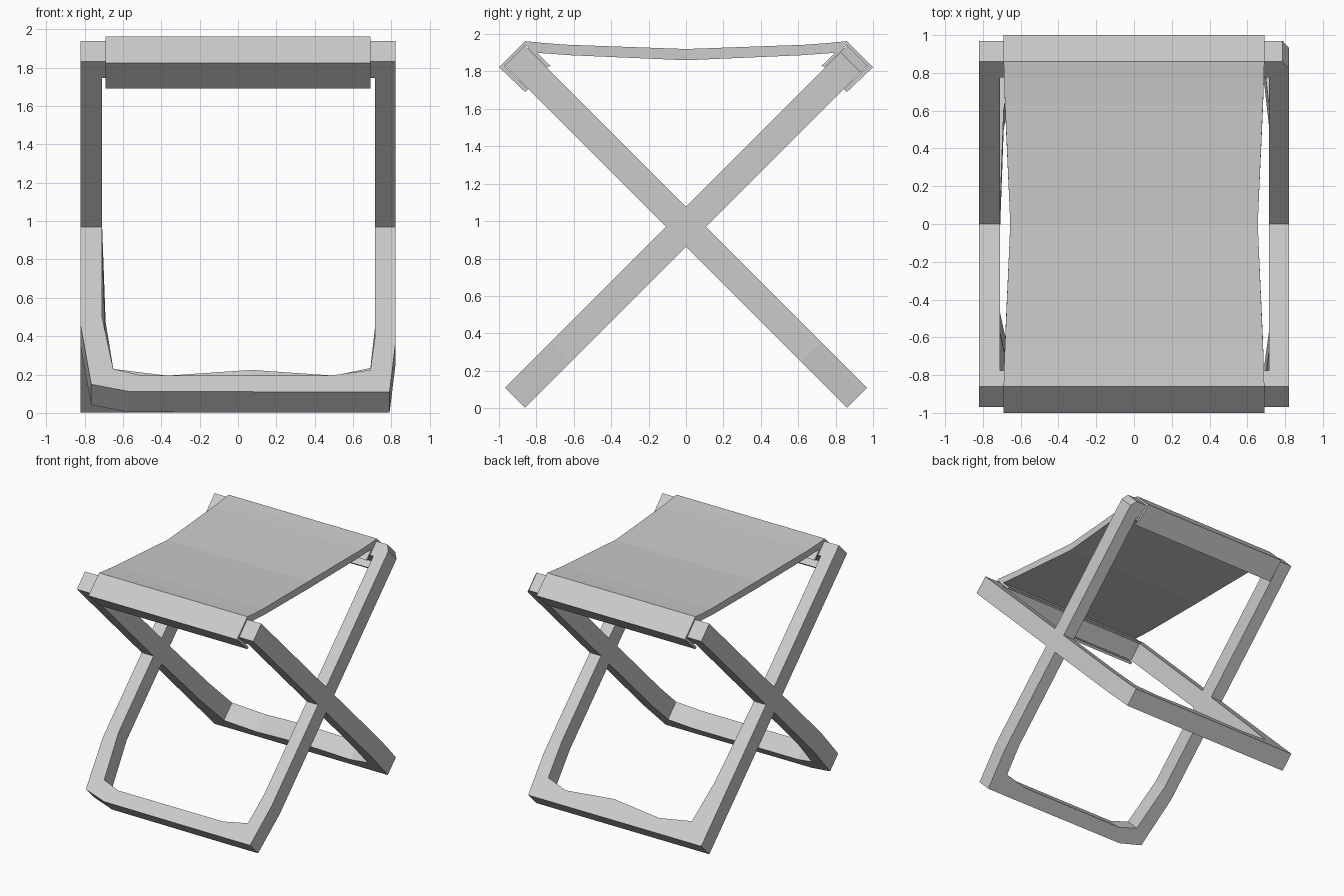
import bpy, bmesh

if "Cube" in bpy.data.objects:
    bpy.data.objects.remove(bpy.data.objects["Cube"])


def make_object(name, bm):
    bmesh.ops.remove_doubles(bm, verts=bm.verts, dist=1e-5)
    bmesh.ops.recalc_face_normals(bm, faces=bm.faces)
    mesh = bpy.data.meshes.new(name)
    bm.to_mesh(mesh)
    bm.free()
    obj = bpy.data.objects.new(name, mesh)
    bpy.context.collection.objects.link(obj)
    return obj


def sweep(bm, sections, closed):
    """Join a row of four-point sections into a solid strip."""
    rings = [[bm.verts.new(p) for p in s] for s in sections]
    pairs = list(zip(rings, rings[1:]))
    if closed:
        pairs.append((rings[-1], rings[0]))
    else:
        bm.faces.new(rings[0])
        bm.faces.new(rings[-1][::-1])
    for a, b in pairs:
        for i in range(4):
            j = (i + 1) % 4
            bm.faces.new((a[i], a[j], b[j], b[i]))


# Wooden loop frames: outer x, z and inner x, z along the tilted centre plane
def frame(name, outline, side):
    h, mid = 0.054, 0.97

    def pt(x, z, s):
        return (x, side * (z - mid - s * h), z + s * h)
    bm = bmesh.new()
    sweep(bm, [(pt(xo, zo, -1), pt(xo, zo, 1), pt(xi, zi, 1), pt(xi, zi, -1))
               for xo, zo, xi, zi in outline], True)
    return make_object(name, bm)


frame("front_footed_frame", [
    (-.82, 1.885, -.71, 1.80), (-.82, .40, -.71, .45), (-.765, .095, -.65, .175),
    (-.57, .058, -.50, .14), (.50, .055, .48, .14), (.79, .055, .69, .17),
    (.82, .30, .715, .35), (.82, 1.85, .715, 1.80), (.785, 1.885, .69, 1.80)], 1)

frame("back_footed_frame", [
    (-.82, 1.885, -.71, 1.80), (-.82, .97, -.71, .97), (-.82, .40, -.69, .42),
    (-.82, .055, -.65, .175), (-.50, .055, -.37, .14), (.07, .055, .07, .17),
    (.50, .055, .50, .14), (.79, .055, .69, .18), (.82, .30, .715, .40),
    (.82, 1.885, .715, 1.80)], -1)


# Fabric: outer y, z, inner y, z and half width
def ribbon(bm, profile):
    sweep(bm, [((-w, yo, zo), (w, yo, zo), (w, yi, zi), (-w, yi, zi))
               for yo, zo, yi, zi, w in profile], False)


# Seat panel wrapping over the ends of both top rails
half = [(.86, 1.69, .845, 1.705, .69), (1.0, 1.823, .972, 1.829, .69),
        (.86, 1.962, .86, 1.942, .69), (.77, 1.953, .80, 1.90, .688),
        (.64, 1.943, .62, 1.887, .683)]
other = [(-a, b, -c, d, w) for a, b, c, d, w in reversed(half)]
bm = bmesh.new()
ribbon(bm, half + [(0, 1.92, 0, 1.86, .655)] + other)
make_object("seat_fabric", bm)

# Inner flaps of the rail sleeves
for name, s in (("back_inner_flap", 1), ("front_inner_flap", -1)):
    bm = bmesh.new()
    ribbon(bm, [(s * .83, 1.932, s * .845, 1.925, .685),
                (s * .725, 1.83, s * .742, 1.822, .685)])
    make_object(name, bm)
